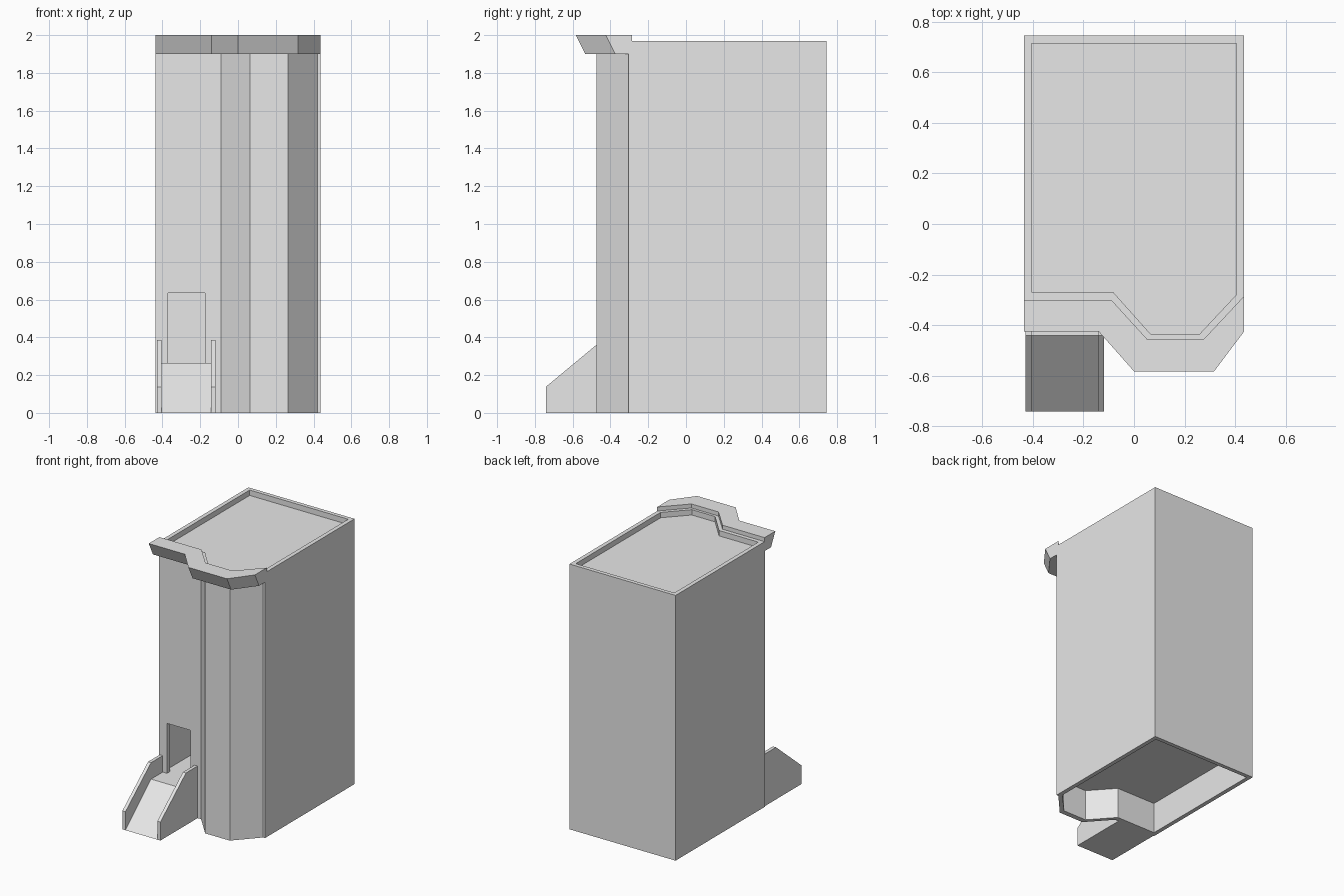
import bpy
import bmesh

if "Cube" in bpy.data.objects:
    bpy.data.objects.remove(bpy.data.objects["Cube"], do_unlink=True)

GREY = (0.8, 0.8, 0.8, 1.0)
grey = bpy.data.materials.new("light_grey")
grey.use_nodes = True
grey.diffuse_color = GREY
for node in grey.node_tree.nodes:
    if node.type == 'BSDF_PRINCIPLED':
        node.inputs["Base Color"].default_value = GREY


def loft(name, start, end):
    """Solid between two matching loops of 3D points."""
    bm = bmesh.new()
    a = [bm.verts.new(p) for p in start]
    b = [bm.verts.new(p) for p in end]
    bm.faces.new(a)
    bm.faces.new(b)
    for i in range(len(a)):
        j = (i + 1) % len(a)
        bm.faces.new((a[i], a[j], b[j], b[i]))
    bmesh.ops.recalc_face_normals(bm, faces=bm.faces)
    mesh = bpy.data.meshes.new(name)
    bm.to_mesh(mesh)
    bm.free()
    mesh.materials.append(grey)
    obj = bpy.data.objects.new(name, mesh)
    bpy.context.collection.objects.link(obj)
    return obj


def prism_z(name, plan, z0, z1):
    return loft(name, [(x, y, z0) for x, y in plan], [(x, y, z1) for x, y in plan])


def prism_x(name, side, x0, x1):
    return loft(name, [(x0, y, z) for y, z in side], [(x1, y, z) for y, z in side])


def cut(obj, cutter):
    mod = obj.modifiers.new("cut", 'BOOLEAN')
    mod.operation = 'DIFFERENCE'
    mod.solver = 'EXACT'
    mod.object = cutter
    bpy.context.view_layer.objects.active = obj
    bpy.ops.object.modifier_apply(modifier=mod.name)
    bpy.data.objects.remove(cutter, do_unlink=True)


HALF, BACK, TOP = 0.436, 0.745, 1.97
FLOOR, ROOF = 0.265, 1.93

# Plans of the tower wall, outside and inside, with the angled bay in front
outer = [(-HALF, BACK), (-HALF, -0.305), (-0.09, -0.305), (0.063, -0.475),
         (0.265, -0.475), (0.42, -0.305), (HALF, -0.305), (HALF, BACK)]
inner = [(-0.405, 0.715), (-0.405, -0.27), (-0.082, -0.27), (0.067, -0.437),
         (0.258, -0.437), (0.405, -0.28), (0.405, 0.715)]

# Hollow tower: roof recess, room and open base are cut out
tower = prism_z("tower", outer, 0, TOP)
cut(tower, prism_z("roof_recess_cutter", inner, ROOF, TOP + 0.1))
cut(tower, prism_z("room_cutter", inner, FLOOR, ROOF - 0.03))
cut(tower, prism_z("base_cutter", inner, -0.1, FLOOR - 0.035))
doorway = [(-0.37, -0.35), (-0.175, -0.35), (-0.175, -0.2), (-0.37, -0.2)]
cut(tower, prism_z("doorway_cutter", doorway, FLOOR, 0.636))

# Overhanging cornice, its front leaning outwards
front = [(-HALF, -0.425), (-0.14, -0.425), (0, -0.583), (0.317, -0.583), (HALF, -0.425)]
rear = [(HALF, -0.285), (0.275, -0.457), (0.053, -0.457), (-0.09, -0.30), (-HALF, -0.30)]
LEAN = 0.05
loft("cornice",
     [(x, y + LEAN, 1.9) for x, y in front] + [(x, y, 1.9) for x, y in rear],
     [(x, y, 2.0) for x, y in front + rear])

# Entrance ramp with a landing, between two side walls
WALL, CREST, TOE = -0.305, -0.442, -0.742
prism_x("ramp", [(WALL, 0), (WALL, FLOOR), (CREST, FLOOR), (TOE, 0)], -0.405, -0.143)
rail = [(WALL, 0), (WALL, 0.387), (CREST, 0.387), (TOE, 0.138), (TOE, 0)]
for name, x in (("right_ramp_wall", -0.43), ("left_ramp_wall", -0.143)):
    prism_x(name, rail, x, x + 0.025)
